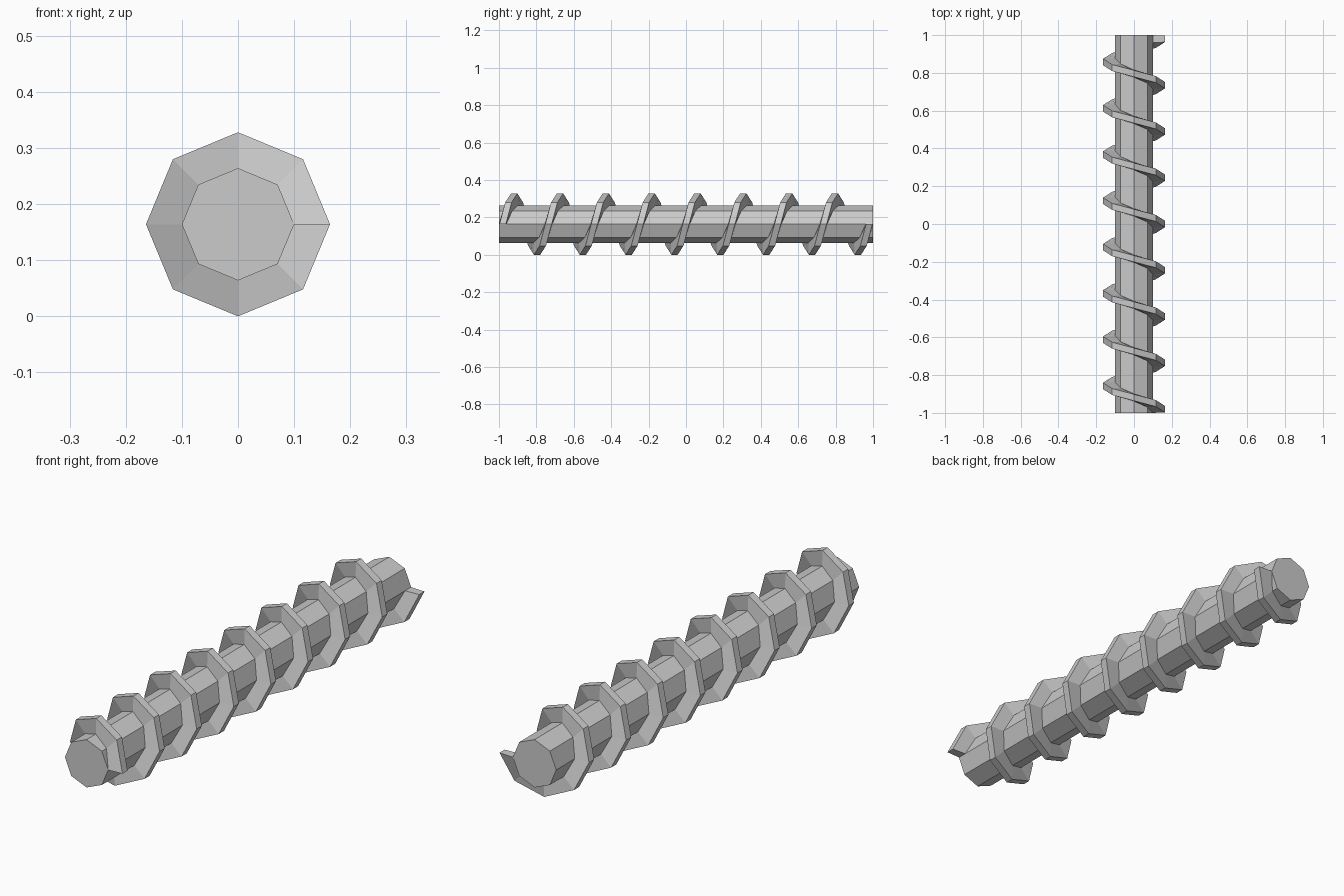
import bpy, bmesh, math

if "Cube" in bpy.data.objects:
    bpy.data.objects.remove(bpy.data.objects["Cube"])

CORE_R, OUT_R = 0.10, 0.164
CZ = OUT_R                      # axis height
SIDES, TURNS = 8, 8
Y0, Y1 = -0.98, 0.98            # thread centre line ends
CREST, ROOT = 0.034, 0.040      # thread widths at tip and base


def ring_point(r, a, y):
    return (r * math.cos(a), y, CZ + r * math.sin(a))


def finish(bm, name):
    bmesh.ops.recalc_face_normals(bm, faces=bm.faces)
    mesh = bpy.data.meshes.new(name)
    bm.to_mesh(mesh)
    bm.free()
    obj = bpy.data.objects.new(name, mesh)
    bpy.context.collection.objects.link(obj)
    return obj


# Octagonal shaft
bm = bmesh.new()
ends = [[bm.verts.new(ring_point(CORE_R, 2 * math.pi * i / SIDES, y))
         for i in range(SIDES)] for y in (-1, 1)]
for i in range(SIDES):
    j = (i + 1) % SIDES
    bm.faces.new((ends[0][i], ends[0][j], ends[1][j], ends[1][i]))
for end in ends:
    bm.faces.new(end)
finish(bm, "shaft")

# Helical thread: trapezoid section swept in eight steps per turn
section = [(CORE_R, -ROOT / 2), (OUT_R, -CREST / 2),
           (OUT_R, CREST / 2), (CORE_R, ROOT / 2)]
bm = bmesh.new()
steps = SIDES * TURNS
rows = []
for s in range(steps + 1):
    a = 2 * math.pi * s / SIDES
    y = Y0 + (Y1 - Y0) * s / steps
    rows.append([bm.verts.new(ring_point(r, a, y + dy)) for r, dy in section])
for p, q in zip(rows, rows[1:]):
    for i in range(4):
        j = (i + 1) % 4
        bm.faces.new((p[i], p[j], q[j], q[i]))
bm.faces.new(rows[0])
bm.faces.new(rows[-1])
finish(bm, "screw_thread")
